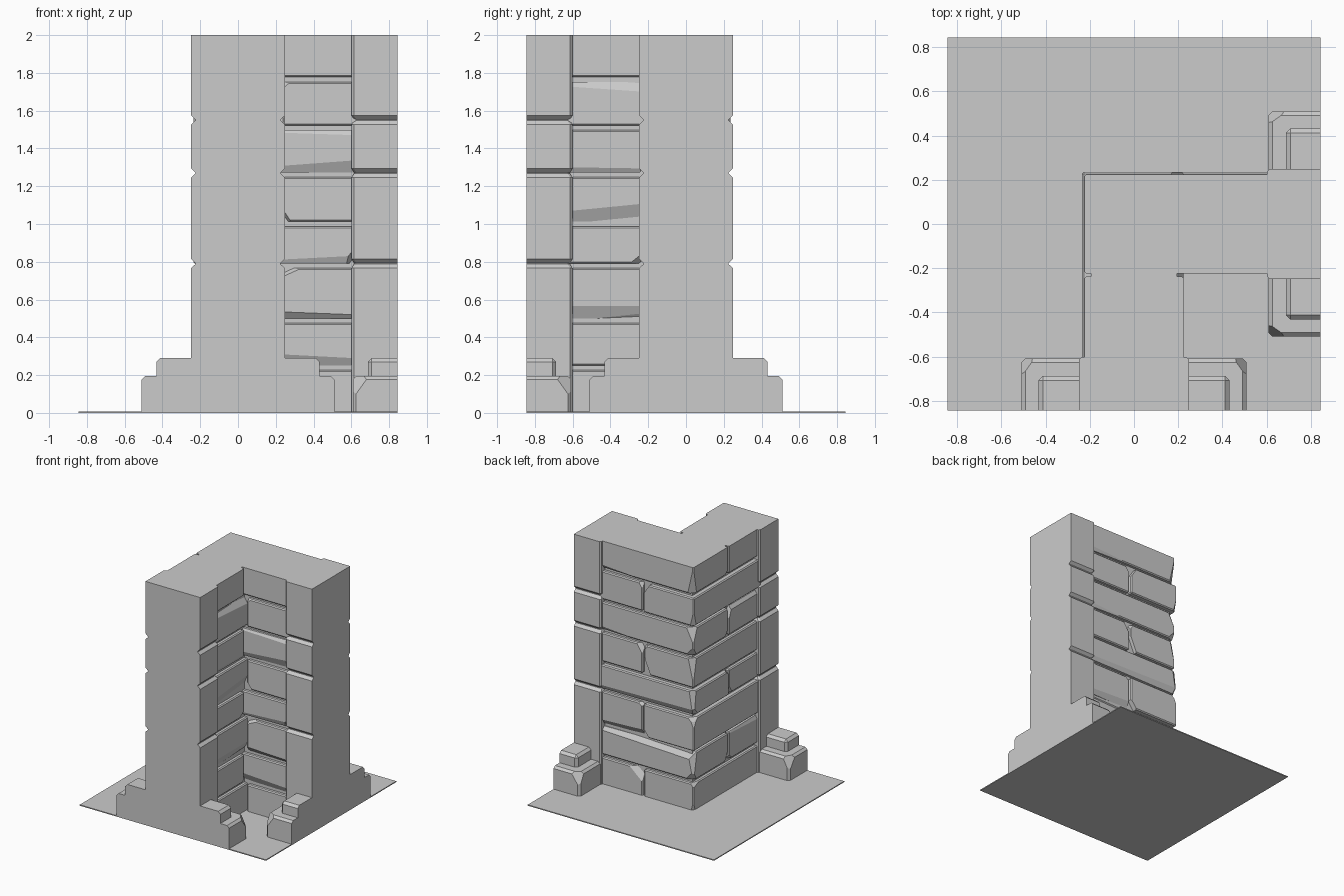
import bpy, bmesh, random
from mathutils import Vector

if "Cube" in bpy.data.objects:
    bpy.data.objects.remove(bpy.data.objects["Cube"])

random.seed(11)
END = 0.845            # outer end of both wall arms
TOP = 2.0
ZV, XV = Vector((0, 0, 1)), Vector((1, 0, 0))


def finish(bm, name, swap=False):
    # arms are modelled along +x; swap mirrors them onto the -y arm
    if swap:
        for v in bm.verts:
            v.co.x, v.co.y = -v.co.y, -v.co.x
    bmesh.ops.recalc_face_normals(bm, faces=bm.faces)
    me = bpy.data.meshes.new(name)
    bm.to_mesh(me)
    bm.free()
    ob = bpy.data.objects.new(name, me)
    bpy.context.collection.objects.link(ob)
    return ob


def slice_off(bm, point, normal):
    # cut away everything beyond a plane and cap the hole
    geom = bm.verts[:] + bm.edges[:] + bm.faces[:]
    res = bmesh.ops.bisect_plane(bm, geom=geom, dist=1e-5, plane_co=point,
                                 plane_no=normal, clear_outer=True)
    edges = [e for e in res['geom_cut'] if isinstance(e, bmesh.types.BMEdge)]
    edges = [e for e in edges if e.is_valid and e.is_boundary]
    if edges:
        bmesh.ops.edgeloop_fill(bm, edges=edges)


def block(name, lo, hi, bevel=0.0, chips=(), swap=False):
    bm = bmesh.new()
    bmesh.ops.create_cube(bm, size=1)
    lo, hi = Vector(lo), Vector(hi)
    for v in bm.verts:
        v.co = Vector([lo[i] if v.co[i] < 0 else hi[i] for i in range(3)])
    if bevel:
        bmesh.ops.bevel(bm, geom=bm.edges[:], offset=bevel, segments=1,
                        affect='EDGES', profile=0.5)
    for signs, weights, depth in chips:
        corner = Vector([hi[i] if signs[i] > 0 else lo[i] for i in range(3)])
        n = Vector([s * w for s, w in zip(signs, weights)]).normalized()
        slice_off(bm, corner - n * depth, n)
    if hi.z > TOP:
        slice_off(bm, ZV * TOP, ZV)
    if lo.z < 0:
        slice_off(bm, Vector(), -ZV)
    if hi.x > END:
        slice_off(bm, XV * END, XV)
    return finish(bm, name, swap)


def pillar(name, swap):
    # end pier with V grooves on three sides
    rings = [(0.0, 0.0)]
    for z in (0.79, 1.27, 1.55):
        rings += [(z - 0.024, 0), (z - 0.003, 0.022), (z + 0.003, 0.022), (z + 0.024, 0)]
    rings.append((TOP, 0.0))
    bm = bmesh.new()
    loops = []
    for z, d in rings:
        w, s, c = 0.248 - d, 0.601 + d * 0.6, 0.012
        pts = [(END, -w), (END, w), (s + c, w), (s, w - c), (s, c - w), (s + c, -w)]
        loops.append([bm.verts.new((x, y, z)) for x, y in pts])
    for a, b in zip(loops, loops[1:]):
        for i in range(6):
            j = (i + 1) % 6
            bm.faces.new((a[i], a[j], b[j], b[i]))
    bm.faces.new(loops[0])
    bm.faces.new(loops[-1])
    finish(bm, name, swap)


def random_chips(whole):
    # knocked-off corners and worn edges
    chips = []
    for sy in (-1, 1):
        if random.random() < 0.75:
            w = (random.uniform(.3, 1), random.uniform(.5, 1), random.uniform(.3, 1))
            chips.append(((-1, sy, random.choice((-1, 1))), w, random.uniform(.015, .035)))
        if random.random() < 0.4:
            w = (random.uniform(-.05, .05), 1, random.uniform(.4, .8))
            chips.append(((1, sy, random.choice((-1, 1))), w, random.uniform(.012, .022)))
    if whole:
        # vertical wear on the outer corner
        chips.append(((-1, 1, random.choice((-1, 1))),
                      (random.uniform(.4, 1), random.uniform(.4, 1), random.uniform(.1, .3)),
                      random.uniform(.022, .04)))
    return chips


# base plate
block("ground_slab", (-END, -END, 0), (END, END, 0.008))

# piers, stepped feet and mortar core for both arms
for arm, swap in (("right", False), ("front", True)):
    pillar(arm + "_pillar", swap)
    block(arm + "_core", (-0.195, -0.195, 0), (0.7, 0.195, TOP), swap=swap)
    low = [((-1, s, 1), (.7, 1, .5), .045) for s in (-1, 1)]
    block(arm + "_foot_lower", (0.608, -0.51, -0.1), (1, 0.51, 0.195), 0.018, low, swap)
    block(arm + "_foot_upper", (0.688, -0.432, 0.1), (1, 0.432, 0.29), 0.02, swap=swap)

# interlocking brick courses
joints = [0.0, 0.238, 0.487, 0.778, 1.0, 1.26, 1.51, 1.765, 2.05]
wear = {
    (2, True): [((1, -1, -1), (0, .9, .4), .027)],
    (5, False): [((1, -1, -1), (.03, .9, .4), .027)],
    (3, False): [((1, -1, -1), (.6, .7, .45), .05)],
    (0, False): [((-1, 1, 1), (.35, .8, .4), .045)],
}
for i, (z0, z1) in enumerate(zip(joints, joints[1:])):
    z0 = z0 + 0.012 if i else -0.1
    z1 -= 0.012
    for arm, swap in (("right", False), ("front", True)):
        whole = swap == (i % 2 == 0)       # long brick alternates between arms
        out = 0.235 if i in (2, 3, 6) and whole else 0.224
        start = -out if whole else 0.238
        chips = random_chips(whole) + wear.get((i, swap), [])
        block(f"{arm}_brick_{i + 1}", (start, -0.224, z0), (0.64, out, z1),
              0.008, chips, swap)
